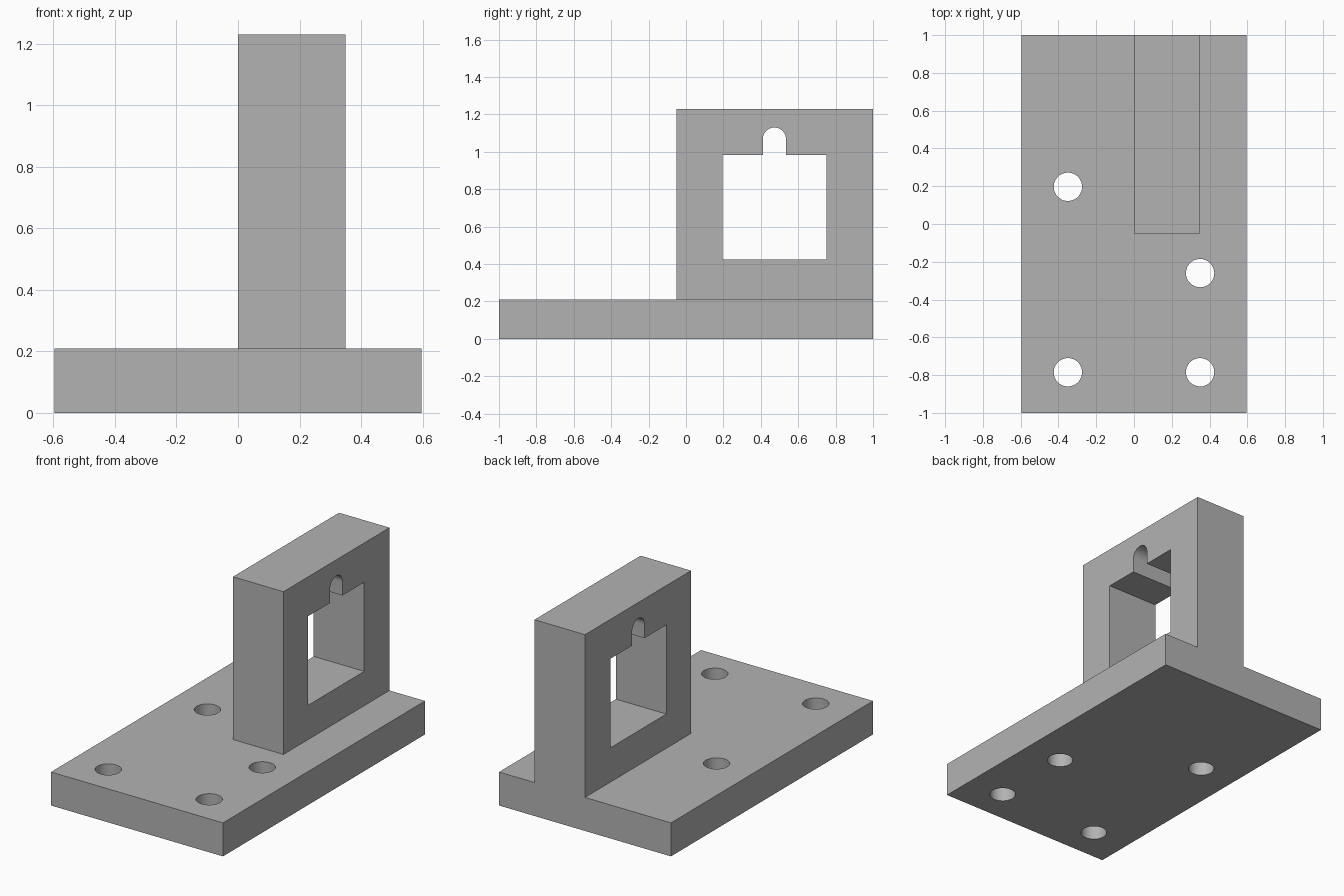
import bpy
import bmesh
from math import pi, cos, sin
from mathutils import Vector

cube = bpy.data.objects.get("Cube")
if cube:
    bpy.data.objects.remove(cube, do_unlink=True)

grey = bpy.data.materials.new("plain_grey")
grey.use_nodes = True
colour = (0.45, 0.45, 0.45, 1)
grey.diffuse_color = colour
grey.node_tree.nodes["Principled BSDF"].inputs["Base Color"].default_value = colour


def prism(name, points, sweep):
    """Extrude a closed outline of 3D points along a vector."""
    bm = bmesh.new()
    face = bm.faces.new([bm.verts.new(p) for p in points])
    ext = bmesh.ops.extrude_face_region(bm, geom=[face])
    moved = [v for v in ext["geom"] if isinstance(v, bmesh.types.BMVert)]
    bmesh.ops.translate(bm, verts=moved, vec=Vector(sweep))
    bmesh.ops.recalc_face_normals(bm, faces=bm.faces)
    mesh = bpy.data.meshes.new(name)
    bm.to_mesh(mesh)
    bm.free()
    mesh.materials.append(grey)
    obj = bpy.data.objects.new(name, mesh)
    bpy.context.collection.objects.link(obj)
    return obj


def block(name, x0, x1, y0, y1, z0, z1):
    outline = [(x0, y0, z0), (x1, y0, z0), (x1, y1, z0), (x0, y1, z0)]
    return prism(name, outline, (0, 0, z1 - z0))


def arc(cx, cy, r, start, end, steps):
    angles = [start + (end - start) * i / steps for i in range(steps + 1)]
    return [(cx + r * cos(a), cy + r * sin(a)) for a in angles]


def cut(obj, cutter):
    """Subtract the cutter, then discard it."""
    cutter.hide_render = True
    mod = obj.modifiers.new("cut", "BOOLEAN")
    mod.operation = "DIFFERENCE"
    mod.solver = "EXACT"
    mod.object = cutter
    bpy.ops.object.select_all(action="DESELECT")
    obj.select_set(True)
    bpy.context.view_layer.objects.active = obj
    bpy.ops.object.modifier_apply(modifier=mod.name)
    bpy.data.objects.remove(cutter, do_unlink=True)


def finish(obj):
    bpy.ops.object.select_all(action="DESELECT")
    obj.select_set(True)
    bpy.context.view_layer.objects.active = obj
    bpy.ops.object.shade_smooth_by_angle(angle=pi / 6)


# Base plate with four round bolt holes
top = 0.21
base = block("base_plate", -0.596, 0.596, -1, 1, 0, top)
for x, y in [(-0.35, -0.785), (0.35, -0.785), (0.35, -0.26), (-0.35, 0.197)]:
    ring = arc(x, y, 0.075, 0, 2 * pi, 48)[:-1]
    cut(base, prism("hole_cutter", [(u, v, -0.1) for u, v in ring], (0, 0, top + 0.2)))
finish(base)

# Upright block with a square window and a round-topped notch above it
width = 0.35
upright = block("upright_block", 0, width, -0.05, 1, top, 1.23)
y0, y1, z0, z1 = 0.195, 0.75, 0.425, 0.983
mid, r = (y0 + y1) / 2, 0.062
outline = [(y0, z0), (y1, z0), (y1, z1), (mid + r, z1)]
outline += arc(mid, 1.13 - r, r, 0, pi, 24)
outline += [(mid - r, z1), (y0, z1)]
cut(upright, prism("window_cutter", [(-0.1, y, z) for y, z in outline], (width + 0.2, 0, 0)))
finish(upright)
